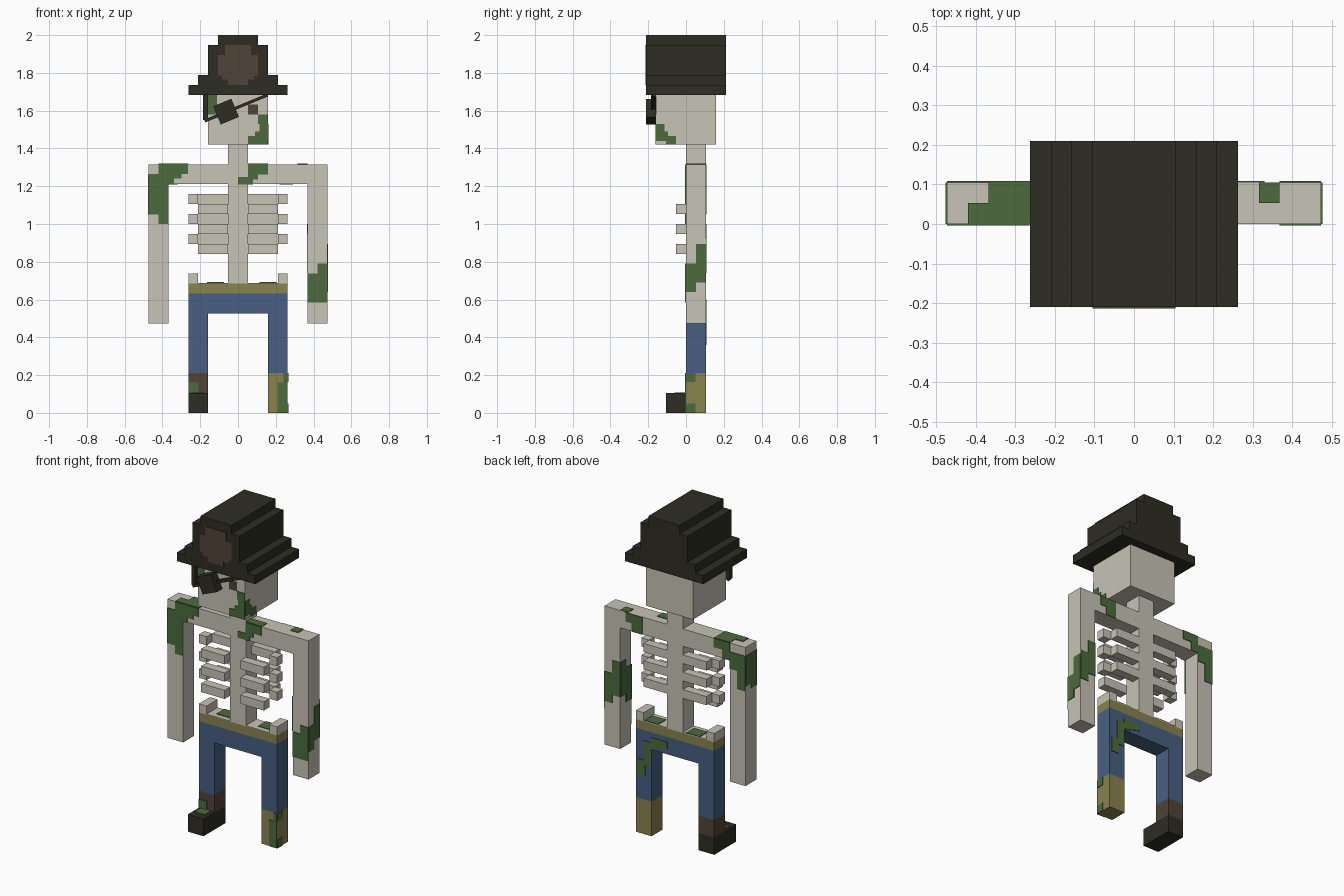
import bpy, bmesh, math
from mathutils import Matrix, Vector

if "Cube" in bpy.data.objects:
    bpy.data.objects.remove(bpy.data.objects["Cube"])

U = 2 / 19          # block unit
H = U / 2           # half block


def material(name, rgb):
    lin = [(c / 255 / 12.92) if c < 11 else ((c / 255 + 0.055) / 1.055) ** 2.4 for c in rgb]
    m = bpy.data.materials.new(name)
    m.use_nodes = True
    m.diffuse_color = (*lin, 1)
    m.node_tree.nodes["Principled BSDF"].inputs["Base Color"].default_value = (*lin, 1)
    return m


BONE = material("bone", (199, 195, 182))
MOSS = material("moss_green", (76, 107, 61))
JEANS = material("denim_blue", (72, 95, 130))
OLIVE = material("olive_cloth", (138, 130, 79))
BLACK = material("black_leather", (46, 45, 35))
BROWN = material("brown_leather", (81, 67, 56))


def make(name, bm, mat):
    bmesh.ops.recalc_face_normals(bm, faces=bm.faces)
    me = bpy.data.meshes.new(name)
    bm.to_mesh(me)
    bm.free()
    me.materials.append(mat)
    ob = bpy.data.objects.new(name, me)
    bpy.context.collection.objects.link(ob)
    return ob


def box(name, mat, x, y, z, tilt=0):
    """Box from (min, max) ranges, optionally tilted about y."""
    bm = bmesh.new()
    bmesh.ops.create_cube(bm, size=1)
    size = Vector((x[1] - x[0], y[1] - y[0], z[1] - z[0]))
    mid = Vector((x[0] + x[1], y[0] + y[1], z[0] + z[1])) / 2
    bmesh.ops.scale(bm, vec=size, verts=bm.verts)
    bm.transform(Matrix.Translation(mid) @ Matrix.Rotation(tilt, 4, 'Y'))
    return make(name, bm, mat)


def prism(name, mat, axis, lo, hi, outline):
    """Extrude an outline along an axis; outline uses the other two axes in order."""
    bm = bmesh.new()

    def ring(d):
        pts = []
        for p in outline:
            c = list(p)
            c.insert("xyz".index(axis), d)
            pts.append(bm.verts.new(c))
        return pts
    a, b = ring(lo), ring(hi)
    bm.faces.new(a)
    bm.faces.new(b)
    n = len(a)
    for i in range(n):
        bm.faces.new((a[i], a[(i + 1) % n], b[(i + 1) % n], b[i]))
    return make(name, bm, mat)


def plate(name, mat, side, pos, outline):
    """Thin painted patch on the surface facing side, such as '-y'."""
    out = pos + (0.004 if side[0] == "+" else -0.004)
    return prism(name, mat, side[1], min(pos, out), max(pos, out), outline)


def rect(a0, a1, b0, b1):
    return [(a0, b0), (a1, b0), (a1, b1), (a0, b1)]


D = (0, U)          # body depth range

# Skull, spine and shoulders
box("head", BONE, (-1.5 * U, 1.5 * U), (-1.5 * U, 1.5 * U), (13.5 * U, 16 * U))
box("spine", BONE, (-H, H), D, (6.5 * U, 13.5 * U))
for s, inner in ((-1, "right"), (1, "left")):
    def mx(a, b):
        return tuple(sorted((s * a, s * b)))
    box(inner + "_shoulder", BONE, mx(H, 3.5 * U), D, (11.5 * U, 12.5 * U))
    box(inner + "_arm", BONE, mx(3.5 * U, 4.5 * U), D, (4.5 * U, 12.5 * U))
    box(inner + "_hip_bone", BONE, mx(2 * U, 2.5 * U), D, (6.5 * U, 7 * U))
    box(inner + "_trouser_leg", JEANS, mx(1.5 * U, 2.5 * U), D, (2 * U, 5 * U))
    # Ribs: rear bar, side cube and lower front bar
    for i in range(3):
        z = (10.5 - i) * U
        box(f"{inner}_rear_rib_{i}", BONE, mx(H, 2 * U), (H, U), (z, z + H))
        box(f"{inner}_side_rib_{i}", BONE, mx(2 * U, 2.5 * U), (0, H), (z, z + H))
        box(f"{inner}_front_rib_{i}", BONE, mx(H, 2 * U), (-H, 0), (z - H, z))

# Waist and lower legs
box("trouser_waist", JEANS, (-2.5 * U, 2.5 * U), D, (5 * U, 6 * U))
box("belt", OLIVE, (-2.5 * U, 2.5 * U), D, (6 * U, 6.5 * U))
plate("pelvis_top", BONE, "+z", 6.5 * U, rect(-2 * U, 2 * U, 0, U))
box("boot_cuff", BROWN, (-2.5 * U, -1.5 * U), D, (U, 2 * U))
box("boot", BLACK, (-2.5 * U, -1.5 * U), (-U, U), (0, U))
box("left_shin", OLIVE, (1.5 * U, 2.5 * U), D, (0, 2 * U))

# Stepped hat with badge
half = [(2.5, 16), (2.5, 16.5), (2, 16.5), (2, 17), (1.5, 17), (1.5, 18.5), (1, 18.5), (1, 19)]
prof = [(a * U, b * U) for a, b in half]
prism("hat", BLACK, "y", -2 * U, 2 * U, prof + [(-a, b) for a, b in reversed(prof)])
badge = [(.053, 1.737), (.053, 1.765), (.085, 1.765), (.085, 1.785), (.105, 1.785),
         (.105, 1.895), (.07, 1.895), (.07, 1.947)]
plate("hat_badge", BROWN, "-y", -2 * U, badge + [(-a, b) for a, b in reversed(badge)])

# Eye, eye patch and strap
plate("eye", BROWN, "-y", -1.5 * U, rect(.053, .105, 1.58, 1.632))
tilt = -math.radians(22.5)
box("eye_patch", BLACK, (-.115, -.011), (-2 * U, -1.5 * U), (1.543, 1.647), tilt)
box("eye_patch_strap", BLACK, (-.19, .17), (-.185, -1.5 * U), (1.606, 1.622), tilt)
box("strap_end", BLACK, (-.184, -1.5 * U), (-.185, -1.5 * U), (1.55, 1.684))

# Moss on the face
plate("cheek_moss", MOSS, "-y", -1.5 * U, [
    (.105, 1.58), (.158, 1.58), (.158, 1.421), (.053, 1.421), (.053, 1.465), (.09, 1.465),
    (.09, 1.49), (.115, 1.49), (.115, 1.53), (.105, 1.53)])
plate("jaw_moss", MOSS, "+x", 1.5 * U, [
    (-.158, 1.53), (-.115, 1.53), (-.115, 1.49), (-.095, 1.49), (-.095, 1.465),
    (-.053, 1.465), (-.053, 1.421), (-.105, 1.421), (-.105, 1.44), (-.158, 1.44)])
plate("brow_moss", MOSS, "-y", -1.5 * U, rect(-.158, -.11, 1.58, 1.684))

# Moss on the shoulders
plate("right_shoulder_moss", MOSS, "-y", 0, [
    (-.42, 1.316), (-.265, 1.316), (-.265, 1.265), (-.30, 1.265), (-.30, 1.24), (-.34, 1.24),
    (-.34, 1.21), (-.368, 1.21), (-.368, 1.0), (-.42, 1.0), (-.42, 1.05), (-.474, 1.05),
    (-.474, 1.265), (-.42, 1.265)])
plate("right_shoulder_top_moss", MOSS, "+z", 12.5 * U, [
    (-.42, 0), (-.263, 0), (-.263, .105), (-.368, .105), (-.368, .053), (-.42, .053)])
plate("right_shoulder_back_moss", MOSS, "+y", U, [
    (-.263, 1.316), (-.368, 1.316), (-.368, 1.263), (-.474, 1.263), (-.474, 1.05),
    (-.42, 1.05), (-.42, 1.16), (-.368, 1.16), (-.368, 1.21), (-.32, 1.21),
    (-.32, 1.263), (-.263, 1.263)])
plate("right_arm_side_moss", MOSS, "-x", -4.5 * U, [
    (0, 1.05), (.053, 1.05), (.053, 1.08), (.105, 1.08), (.105, 1.263), (0, 1.263)])
plate("chest_moss", MOSS, "-y", 0, [
    (.053, 1.316), (.158, 1.316), (.158, 1.263), (.105, 1.263), (.105, 1.235), (.08, 1.235),
    (.08, 1.21), (0, 1.21), (0, 1.25), (.053, 1.25)])
plate("chest_top_moss", MOSS, "+z", 12.5 * U, rect(.053, .158, 0, .053))
plate("left_shoulder_top_moss", MOSS, "+z", 12.5 * U, rect(.316, .368, .053, .105))
plate("left_shoulder_back_moss", MOSS, "+y", U, [
    (.33, 1.316), (.22, 1.316), (.22, 1.21), (.29, 1.21), (.29, 1.26), (.33, 1.26)])

# Moss wrapping the left arm
plate("left_arm_front_moss", MOSS, "-y", 0, [
    (.42, .79), (.474, .79), (.474, .585), (.368, .585), (.368, .737), (.42, .737)])
plate("left_arm_side_moss", MOSS, "+x", 4.5 * U, [
    (.053, .895), (.105, .895), (.105, .69), (.053, .69), (.053, .64), (0, .64),
    (0, .79), (.053, .79)])
plate("left_arm_back_moss", MOSS, "+y", U, [
    (.474, .92), (.42, .92), (.42, 1.0), (.368, 1.0), (.368, .79), (.42, .79),
    (.42, .74), (.474, .74)])
plate("left_arm_inner_moss", MOSS, "-x", 3.5 * U, [
    (.105, 1.0), (.053, 1.0), (.053, .95), (0, .95), (0, .74), (.053, .74),
    (.053, .79), (.105, .79)])

# Moss on the pelvis, trousers and feet
for i, x in enumerate((-.12, .16)):
    plate(f"pelvis_moss_{i}", MOSS, "+z", 6.5 * U + .004, rect(x - .045, x + .045, .03, .105))
plate("trouser_back_moss", MOSS, "+y", U, [
    (.05, .6), (.16, .6), (.16, .57), (.21, .57), (.21, .45), (.25, .45), (.25, .36),
    (.2, .36), (.2, .42), (.16, .42), (.16, .53), (.05, .56)])
plate("cuff_moss", MOSS, "-y", 0, rect(-.263, -.21, .105, .16))
plate("boot_top_moss", MOSS, "+z", U, rect(-.25, -.18, -.06, 0))
plate("shin_front_moss", MOSS, "-y", 0, [
    (.21, 0), (.263, 0), (.263, .21), (.24, .21), (.24, .16), (.21, .16)])
plate("shin_side_upper_moss", MOSS, "+x", 2.5 * U, rect(0, .05, .163, .21))
plate("shin_side_lower_moss", MOSS, "+x", 2.5 * U, rect(0, .05, 0, .05))
